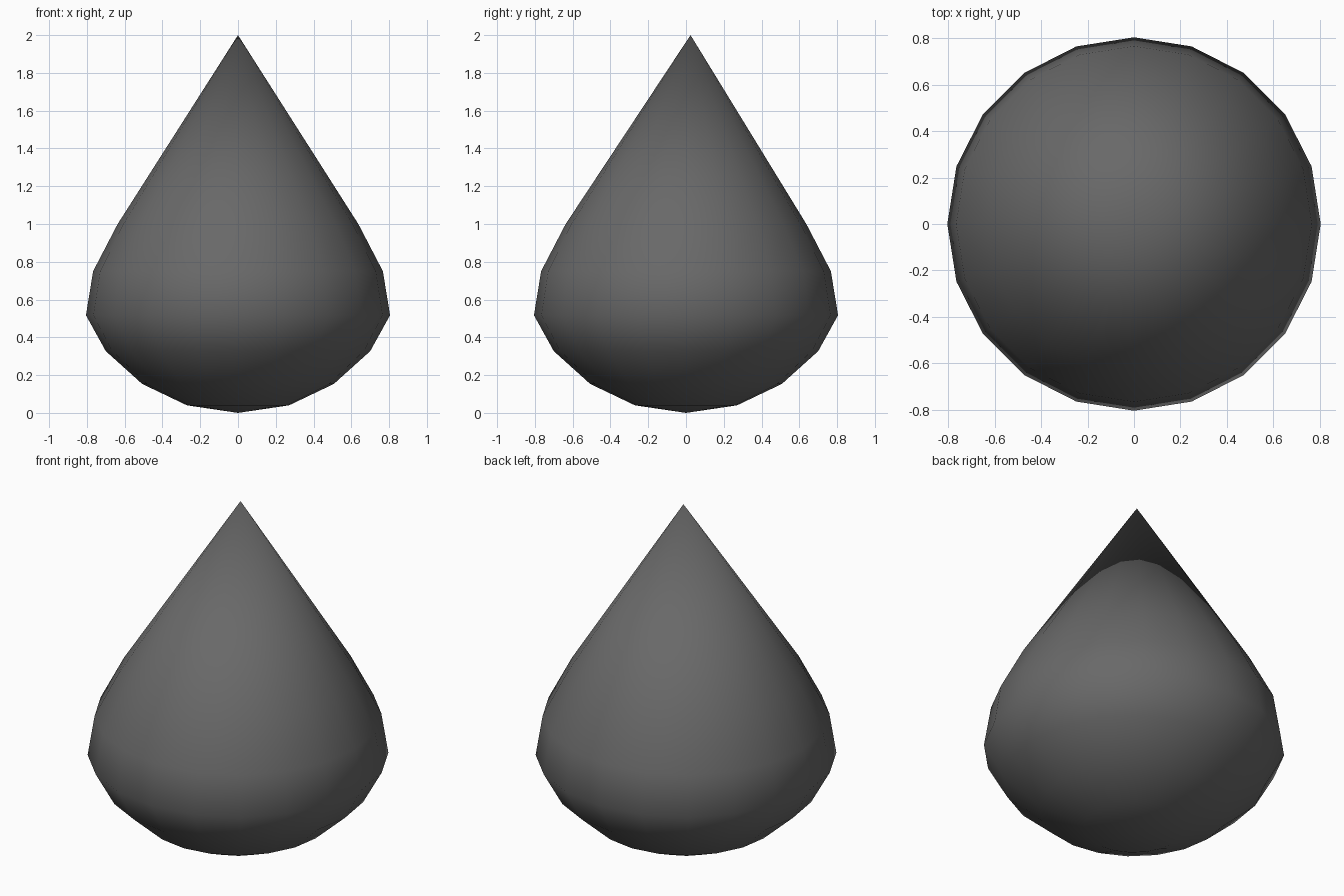
import bpy, bmesh, math

if "Cube" in bpy.data.objects:
    bpy.data.objects.remove(bpy.data.objects["Cube"])

SIDES = 20
# (radius, height) rings of the drop, between the bottom and top points
RINGS = [(0.27, 0.04), (0.507, 0.153), (0.70, 0.327), (0.805, 0.517),
         (0.767, 0.75), (0.637, 1.0)]

bm = bmesh.new()
bottom = bm.verts.new((0, 0, 0))
tip = bm.verts.new((0, 0.024, 2))
rings = [[bm.verts.new((r * math.cos(2 * math.pi * i / SIDES),
                        r * math.sin(2 * math.pi * i / SIDES), z))
          for i in range(SIDES)] for r, z in RINGS]

# Rounded belly, bottom fan and pointed top fan
for i in range(SIDES):
    j = (i + 1) % SIDES
    bm.faces.new((bottom, rings[0][j], rings[0][i]))
    for low, high in zip(rings, rings[1:]):
        bm.faces.new((low[i], low[j], high[j], high[i]))
    bm.faces.new((rings[-1][i], rings[-1][j], tip))

for f in bm.faces:
    f.smooth = True
mesh = bpy.data.meshes.new("teardrop")
bm.to_mesh(mesh)
bm.free()

# Dark grey surface
mat = bpy.data.materials.new("dark_grey")
mat.diffuse_color = (0.14, 0.14, 0.14, 1)
mat.use_nodes = True
mat.node_tree.nodes["Principled BSDF"].inputs["Base Color"].default_value = mat.diffuse_color
mesh.materials.append(mat)
bpy.context.collection.objects.link(bpy.data.objects.new("teardrop", mesh))
